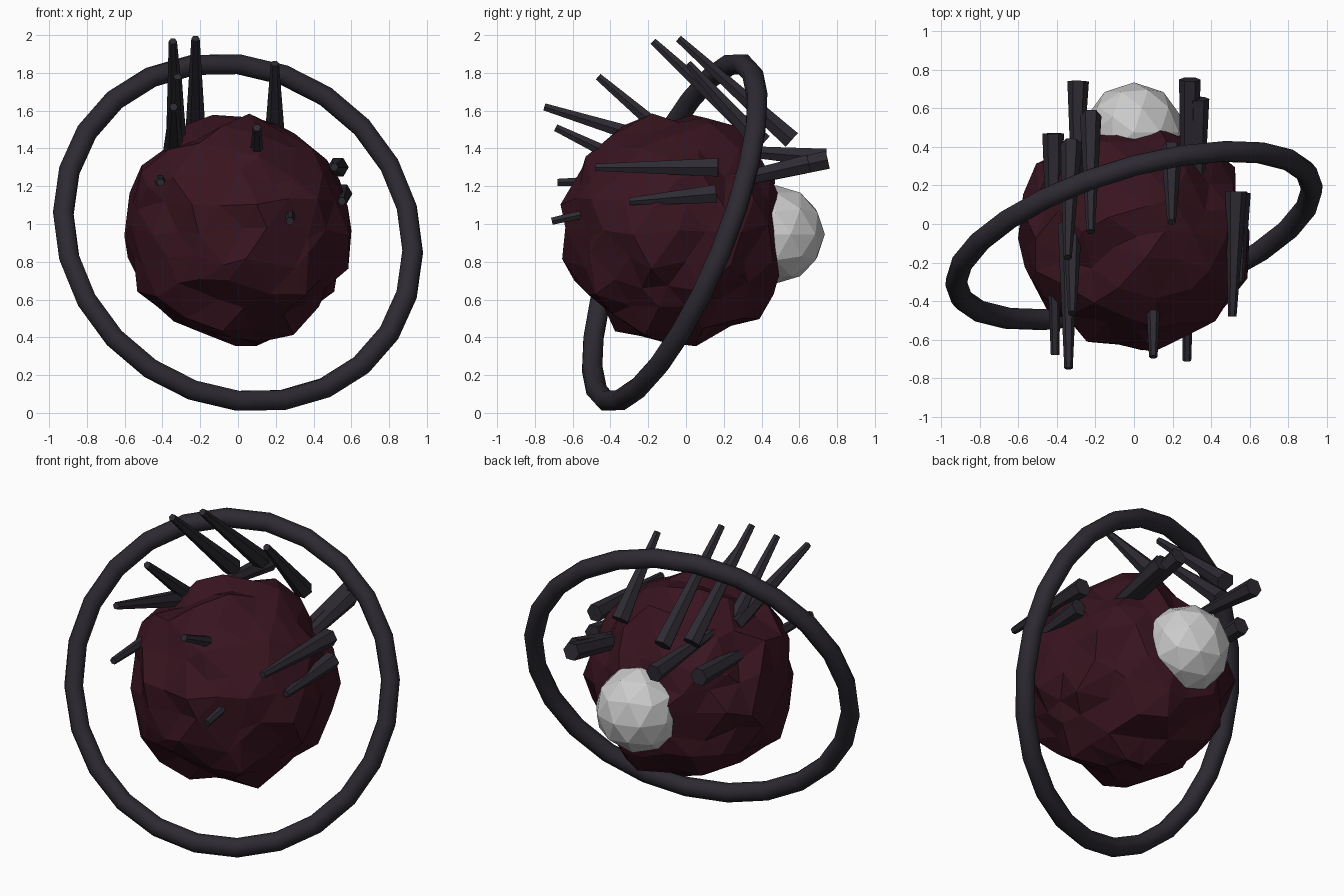
import bpy, random, math
from mathutils import Vector, Matrix

if "Cube" in bpy.data.objects:
    bpy.data.objects.remove(bpy.data.objects["Cube"])

random.seed(11)


def material(name, rgb):
    m = bpy.data.materials.new(name)
    m.diffuse_color = (*rgb, 1)
    m.use_nodes = True
    m.node_tree.nodes["Principled BSDF"].inputs["Base Color"].default_value = m.diffuse_color
    return m


maroon = material("dark_maroon", (0.040, 0.007, 0.014))
dark = material("charcoal", (0.026, 0.023, 0.031))


def finish(name, mat=None):
    ob = bpy.context.object
    ob.name = name
    if mat:
        ob.data.materials.append(mat)
    return ob


# Lumpy faceted body
bpy.ops.mesh.primitive_ico_sphere_add(subdivisions=3, radius=0.6, location=(0, -0.06, 0.965))
body = finish("body", maroon)
for v in body.data.vertices:
    v.co += Vector([random.uniform(-0.042, 0.042) for _ in range(3)])

# Pale faceted ball on the back
bpy.ops.mesh.primitive_ico_sphere_add(subdivisions=2, radius=0.26, location=(0, 0.475, 0.945))
finish("back_ball")

# Tilted ring around the body
bpy.ops.mesh.primitive_torus_add(major_segments=24, minor_segments=8, major_radius=0.962,
                                 minor_radius=0.057, location=(0, -0.06, 0.955))
ring = finish("ring", dark)
ring.data.transform(Matrix.Rotation(math.radians(8.5), 4, 'Z'))
ring.rotation_euler = (1.2, 0, 0.3)
bpy.ops.object.shade_smooth()


# Tapered hexagonal spikes, thick end to thin end
def spike(name, base, tip, r1=0.056, r2=0.022):
    base, tip = Vector(base), Vector(tip)
    d = tip - base
    bpy.ops.mesh.primitive_cone_add(vertices=6, radius1=r1, radius2=r2, depth=d.length,
                                    location=(base + tip) / 2)
    ob = finish(name, dark)
    # a hexagon corner points sideways; every spike leans in the front-back plane
    ob.data.transform(Matrix.Rotation(math.pi / 6, 4, 'Z'))
    ob.rotation_mode = 'ZYX'
    ob.rotation_euler = (math.atan2(-d.y, d.z), math.asin(d.x / d.length), 0)


spikes = [
    ((-0.325, 0.41, 1.43), (-0.345, -0.175, 1.967)),
    ((-0.225, 0.56, 1.445), (-0.225, -0.04, 1.982)),
    ((0.195, 0.39, 1.43), (0.195, 0.01, 1.85)),
    ((-0.32, 0.10, 1.30), (-0.32, -0.465, 1.78)),
    ((-0.34, 0.00, 1.39), (-0.34, -0.75, 1.62)),
    ((0.10, -0.05, 1.20), (0.10, -0.69, 1.51)),
    ((-0.42, 0.47, 1.26), (-0.41, -0.68, 1.22)),
    ((0.29, 0.75, 1.34), (0.275, -0.71, 1.015)),
    ((-0.29, 0.74, 1.35), (-0.30, 0.12, 1.40)),
    ((0.335, 0.65, 1.32), (0.33, -0.10, 1.15)),
    ((0.53, 0.17, 1.30), (0.51, -0.48, 1.30)),
    ((0.55, 0.16, 1.16), (0.55, -0.30, 1.12)),
]
for i, (base, tip) in enumerate(spikes):
    spike(f"spike_{i + 1}", base, tip)
